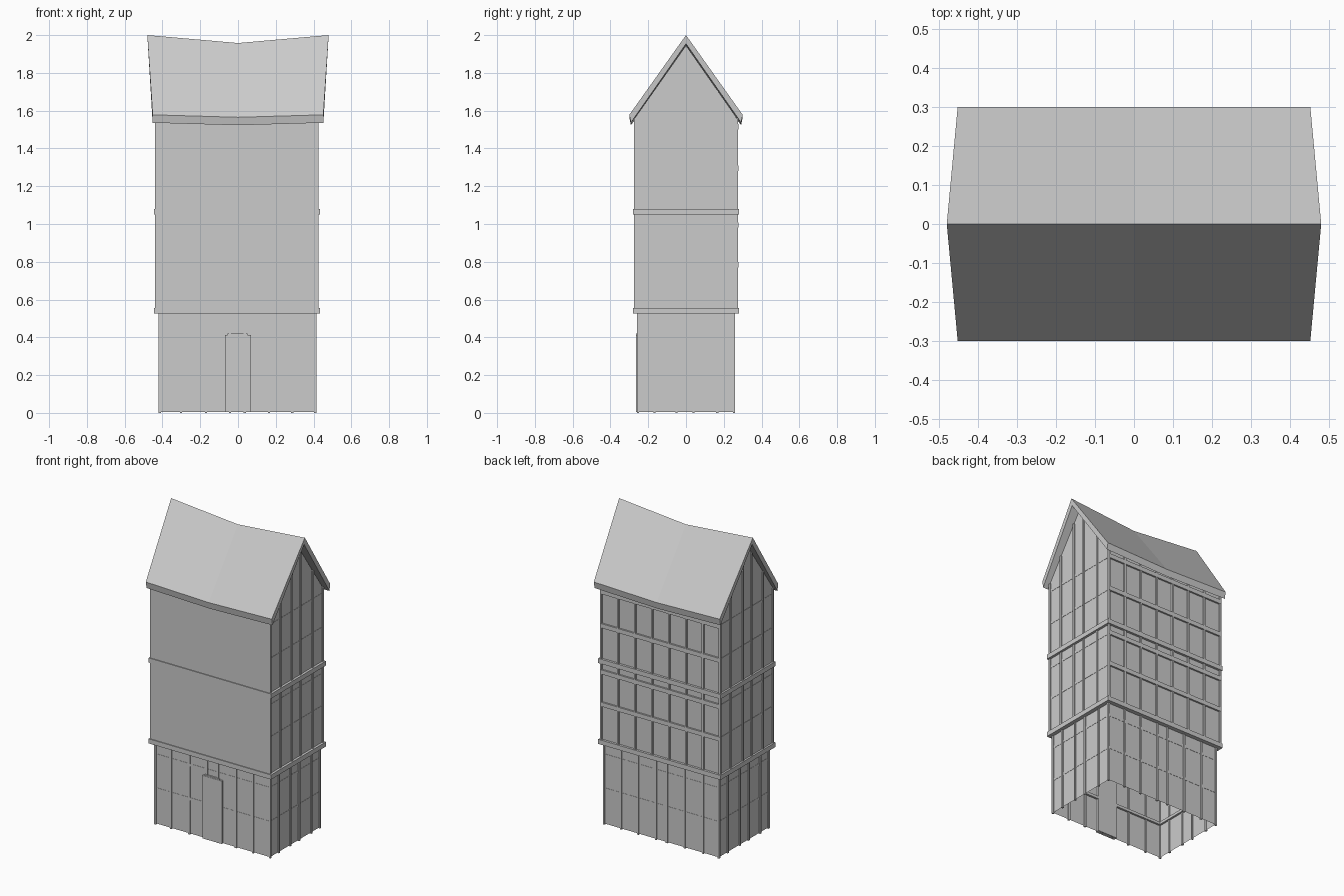
import bpy, bmesh

if "Cube" in bpy.data.objects:
    bpy.data.objects.remove(bpy.data.objects["Cube"])


def make_object(name, bm):
    bmesh.ops.recalc_face_normals(bm, faces=bm.faces)
    me = bpy.data.meshes.new(name)
    bm.to_mesh(me)
    bm.free()
    ob = bpy.data.objects.new(name, me)
    bpy.context.collection.objects.link(ob)
    return ob


def add_box(bm, x0, x1, y0, y1, z0, z1):
    vs = bmesh.ops.create_cube(bm, size=1)["verts"]
    for v in vs:
        v.co.x = x1 if v.co.x > 0 else x0
        v.co.y = y1 if v.co.y > 0 else y0
        v.co.z = z1 if v.co.z > 0 else z0


def boxes(name, items):
    bm = bmesh.new()
    for b in items:
        add_box(bm, *b)
    return make_object(name, bm)


def ring(x0, x1, y0, y1, z0, z1, t):
    # four bars around a rectangle
    return [(x0, x1, y0, y0 + t, z0, z1), (x0, x1, y1 - t, y1, z0, z1),
            (x0, x0 + t, y0 + t, y1 - t, z0, z1), (x1 - t, x1, y0 + t, y1 - t, z0, z1)]


# Ground floor walls, open underneath
bm = bmesh.new()
add_box(bm, -0.413, 0.408, -0.254, 0.254, 0.005, 0.54)
bmesh.ops.recalc_face_normals(bm, faces=bm.faces)
bmesh.ops.delete(bm, geom=[f for f in bm.faces if f.normal.z < -0.5], context='FACES')
make_object("ground_walls", bm)

# Ground floor posts and rails
W = 0.006
gx = [-0.414, -0.302, -0.17, -0.042, 0.036, 0.164, 0.287, 0.409]
gy = [-0.255, -0.167, -0.05, 0.04, 0.165, 0.255]
posts = []
for x in gx:
    for y in (-0.254, 0.254):
        posts.append((x - W, x + W, y - W, y + W, 0, 0.53))
for y in gy[1:-1]:
    for x in (-0.414, 0.409):
        posts.append((x - W, x + W, y - W, y + W, 0, 0.53))
boxes("ground_posts", posts)
boxes("ground_rails", ring(-0.4145, 0.4095, -0.2555, 0.2555, 0.22, 0.238, 0.014)
      + ring(-0.4145, 0.4095, -0.2555, 0.2555, 0.44, 0.458, 0.014))

# Door and the panel above it
boxes("door", [(-0.07, 0.07, -0.266, -0.24, 0.004, 0.412)])
boxes("door_lintel_panel", [(-0.055, 0.049, -0.264, -0.24, 0.405, 0.42)])

# Upper walls with gable ends
bm = bmesh.new()
prof = [(-0.275, 0.53), (0.266, 0.53), (0.266, 1.565), (0, 1.945), (-0.275, 1.555)]
face = bm.faces.new([bm.verts.new((-0.433, y, z)) for y, z in prof])
ext = bmesh.ops.extrude_face_region(bm, geom=[face])["geom"]
bmesh.ops.translate(bm, vec=(0.851, 0, 0),
                    verts=[g for g in ext if isinstance(g, bmesh.types.BMVert)])
make_object("upper_walls", bm)

# Smooth front facing of the upper floors
boxes("front_panel", [(-0.44, 0.424, -0.2755, -0.262, 0.53, 1.56)])

# Back posts, gable posts rising to the roof
posts = []
for i in range(8):
    x = -0.434 + i * 0.8525 / 7
    posts.append((x - W, x + W, 0.262, 0.276, 0.53, 1.56))
for y in [-0.269, -0.167, -0.05, 0.04, 0.165, 0.27]:
    top = 1.95 - 1.42 * (abs(y) + W)
    posts += [(-0.44, -0.428, y - W, y + W, 0.53, top),
              (0.413, 0.425, y - W, y + W, 0.53, top)]
boxes("upper_posts", posts)

# Back and side rails
rails = []
for z in (0.785, 0.995, 1.295, 1.515):
    rails.append((-0.44, 0.425, 0.262, 0.277, z - 0.014, z + 0.014))
    for x in (-0.434, 0.4185):
        rails.append((x - 0.0012, x + 0.0012, -0.27, 0.27, z - 0.009, z + 0.009))
boxes("upper_rails", rails)

# Floor bands
for i, z in enumerate((0.525, 1.05)):
    boxes("floor_band_%d" % (i + 1), [(-0.445, 0.434, -0.281, 0.281, z, z + 0.03)])

# Sagging saddle roof slab with flared ridge ends
bm = bmesh.new()
rows = []
for s in (-1, 0, 1):
    rz = 2.0 if s else 1.958
    ez = 1.578 if s else 1.565
    r, e = 0.48 * s, 0.452 * s
    pts = [(e, -0.30, ez), (r, 0, rz), (e, 0.30, ez),
           (e, 0.292, ez - 0.042), (r * 0.99, 0, rz - 0.046), (e, -0.292, ez - 0.042)]
    rows.append([bm.verts.new(p) for p in pts])
for a, b in zip(rows, rows[1:]):
    for i in range(6):
        j = (i + 1) % 6
        bm.faces.new((a[i], a[j], b[j], b[i]))
for r in (rows[0], rows[2]):
    bm.faces.new((r[0], r[1], r[4], r[5]))
    bm.faces.new((r[1], r[2], r[3], r[4]))
make_object("roof", bm)
